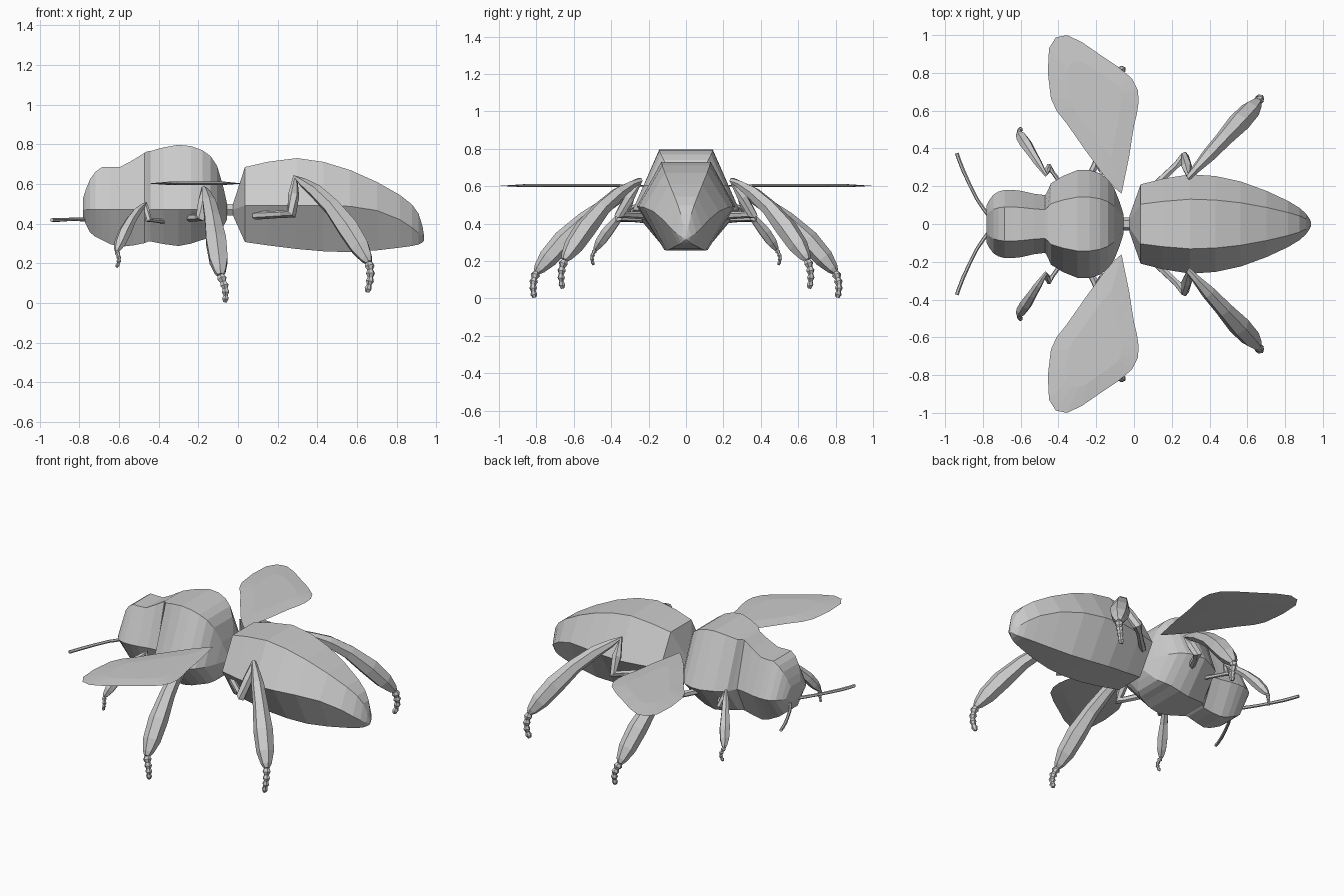
import bpy, bmesh, math
from mathutils import Vector

if "Cube" in bpy.data.objects:
    bpy.data.objects.remove(bpy.data.objects["Cube"])


def make_object(name, verts, faces):
    mesh = bpy.data.meshes.new(name)
    mesh.from_pydata([tuple(v) for v in verts], [], faces)
    bm = bmesh.new()
    bm.from_mesh(mesh)
    bmesh.ops.recalc_face_normals(bm, faces=bm.faces)
    bm.to_mesh(mesh)
    bm.free()
    obj = bpy.data.objects.new(name, mesh)
    bpy.context.collection.objects.link(obj)
    return obj


def loft(name, rings):
    n = len(rings[0])
    verts = [v for ring in rings for v in ring]
    faces = [(r * n + i, r * n + (i + 1) % n, (r + 1) * n + (i + 1) % n, (r + 1) * n + i)
             for r in range(len(rings) - 1) for i in range(n)]
    faces += [tuple(range(n)), tuple(range(len(verts) - n, len(verts)))]
    return make_object(name, verts, faces)


def smooth(points, steps=2):
    """Catmull-Rom curve through points of any dimension."""
    pts = [points[0]] + list(points) + [points[-1]]
    out = []
    for a, b, c, d in zip(pts, pts[1:], pts[2:], pts[3:]):
        for s in range(steps):
            t = s / steps
            out.append(tuple(q + .5 * t * (r - p + t * (2 * p - 5 * q + 4 * r - u
                                                        + t * (3 * (q - r) + u - p)))
                             for p, q, r, u in zip(a, b, c, d)))
    return out + [tuple(points[-1])]


def hexagon(x, top, mid, bottom, wide):
    flat, low = wide * .5, wide * .46
    return [(x, flat, top), (x, wide, mid), (x, low, bottom),
            (x, -low, bottom), (x, -wide, mid), (x, -flat, top)]


def tube(name, path, side, sides=6):
    """Tube through (x, y, z, radius) points, mirrored by side."""
    pts = [Vector(p[:3]) for p in path]
    rings, normal = [], Vector((0.3, 0.2, 1))
    for i, p in enumerate(pts):
        a = (p - pts[i - 1]).normalized() if i else Vector()
        b = (pts[i + 1] - p).normalized() if i < len(pts) - 1 else Vector()
        t = (a + b).normalized()
        normal = (normal - normal.dot(t) * t).normalized()
        other = t.cross(normal)
        ring = []
        for k in range(sides):
            ang = 2 * math.pi * k / sides
            v = p + path[i][3] * (math.cos(ang) * normal + math.sin(ang) * other)
            ring.append((v.x, side * v.y, max(v.z, 0)))
        rings.append(ring)
    return loft(name, rings)


# Head and thorax: x, top, bottom, half width
thorax = [(-.78, .53, .43, .10), (-.745, .625, .355, .155), (-.685, .685, .317, .18),
          (-.595, .685, .283, .175), (-.47, .757, .302, .153), (-.44, .766, .31, .215),
          (-.30, .797, .287, .285), (-.18, .77, .318, .268), (-.105, .69, .345, .19),
          (-.055, .50, .42, .05)]
loft("head_and_thorax", [hexagon(x, t, .472, b, w) for x, t, b, w in smooth(thorax)])

# Waist
loft("waist", [hexagon(x, .50, .47, .44, .035) for x in (-.07, -.01)])

# Abdomen: blunt cone in front, then a body that droops to a pointed tail
abdomen = [(.035, .685, .307, .21), (.297, .73, .272, .263), (.565, .67, .256, .225),
           (.816, .544, .279, .122), (.91, .45, .295, .055), (.938, .335, .314, .008)]
loft("abdomen", [hexagon(-.025, .50, .47, .44, .04)]
     + [hexagon(x, t, .492 - .168 * (max(x - .3, 0) / .638) ** 4, b, w)
        for x, t, b, w in smooth(abdomen)])

# Wing outline: root, leading edge, tip, trailing edge
outline = smooth([(-.066, .16), (-.155, .25), (-.355, .53), (-.44, .665), (-.45, .93),
                  (-.355, 1.0), (-.185, .90), (-.01, .77), (.025, .65), (0, .52), (-.025, .36)])

# Legs: hip, elbow, knee, ankle, toe, shin radius
legs = {
    "front": ((-.37, .19, .41), (-.452, .305, .42), (-.467, .26, .50),
              (-.612, .485, .26), (-.612, .495, .18), .033),
    "middle": ((-.26, .20, .43), (-.185, .355, .43), (-.167, .275, .575),
               (-.088, .80, .14), (-.065, .81, .005), .058),
    "rear": ((.085, .18, .44), (.27, .355, .45), (.29, .25, .63),
             (.66, .65, .205), (.65, .66, .055), .058),
}


def leg_path(hip, elbow, knee, ankle, radius):
    """Thin base out to the elbow, up and in to the knee, then a bowed, swelling shin."""
    hip, elbow, knee, ankle = map(Vector, (hip, elbow, knee, ankle))
    path = [(*hip, radius * .36), (*hip.lerp(elbow, .75), radius * .32), (*elbow, radius * .5),
            (*elbow.lerp(knee, .5), radius * .5), (*knee, radius * .32)]
    for f, r in ((.1, .4), (.28, .65), (.5, .78), (.72, 1), (.88, .9), (.97, .55), (1, .3)):
        p = knee.lerp(ankle, f)
        p.z += radius * 1.1 * math.sin(math.pi * f)
        path.append((*p, radius * r))
    return path


def foot_path(start, end, radius, count=4):
    """Knobbly foot that curls towards its end."""
    path = []
    for i in range(count * 2 + 1):
        f = i / (count * 2)
        p = Vector(start).lerp(Vector(end), f)
        bend = .012 * math.sin(math.pi * f)
        path.append((p.x + bend, p.y + bend, p.z, radius * (1.2 if i % 2 else .75) * (1 - .35 * f)))
    return path


for side, label in ((1, "left"), (-1, "right")):
    # Thin wing, slightly domed between rim and inner rings
    rim = [(x, side * y, .602) for x, y in outline]
    top, bottom = [[(x * .6 - .08, side * (y * .6 + .264), z) for x, y in outline]
                   for z in (.611, .595)]
    loft(label + "_wing", [top, rim, bottom])

    # Antenna
    tube(label + "_antenna", smooth([(-.765, .04, .42, .011), (-.83, .13, .422, .009),
                                     (-.905, .285, .418, .010), (-.938, .375, .418, .010)]), side)

    # Legs and segmented feet
    for pos, (hip, elbow, knee, ankle, toe, radius) in legs.items():
        tube(f"{label}_{pos}_leg", leg_path(hip, elbow, knee, ankle, radius), side)
        tube(f"{label}_{pos}_foot", foot_path(ankle, toe, radius * .38), side)
